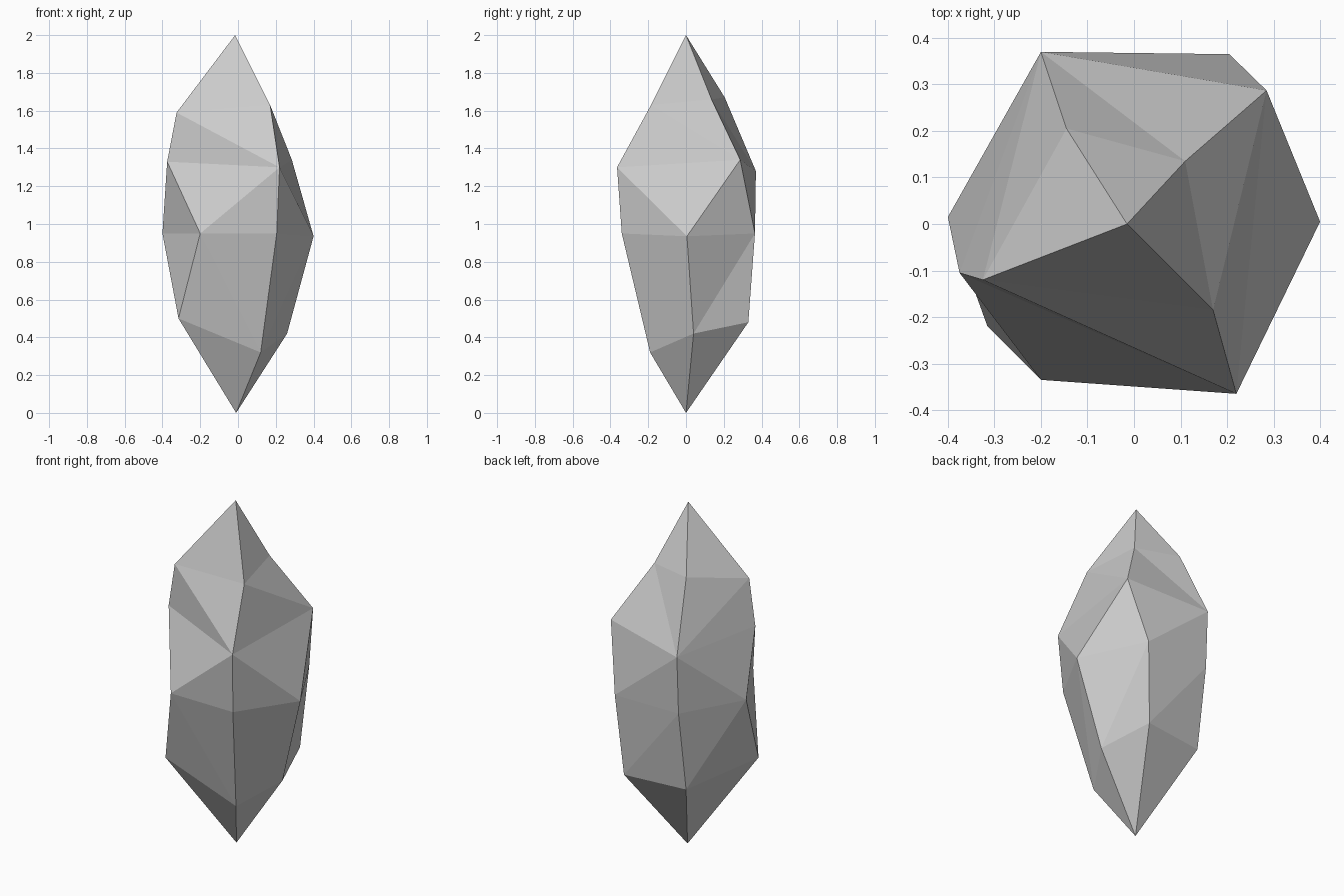
import bpy
import bmesh

default_cube = bpy.data.objects.get("Cube")
if default_cube:
    bpy.data.objects.remove(default_cube, do_unlink=True)


def make_material(name, colour):
    material = bpy.data.materials.new(name)
    material.use_nodes = True
    material.diffuse_color = colour
    material.node_tree.nodes["Principled BSDF"].inputs["Base Color"].default_value = colour
    return material


def fan(bm, point, ring):
    """Close a ring of vertices with triangles meeting at one point."""
    for current, following in zip(ring, ring[1:] + ring[:1]):
        bm.faces.new((point, current, following))


def bridge(bm, upper, lower, steps):
    """Join two rings with triangles; each step advances the upper (u) or lower (l) ring."""
    i = j = 0
    for step in steps:
        a, b = upper[i % len(upper)], lower[j % len(lower)]
        if step == "u":
            i += 1
            bm.faces.new((a, b, upper[i % len(upper)]))
        else:
            j += 1
            bm.faces.new((a, b, lower[j % len(lower)]))


# Irregular rings of the cut stone, each running anticlockwise from the front right corner
crown_ring = [(-.325, -.12, 1.59), (.17, -.185, 1.63), (.11, .135, 1.66), (-.145, .205, 1.67)]
shoulder_ring = [(-.375, -.105, 1.33), (.22, -.365, 1.3), (.285, .287, 1.34), (-.2, .37, 1.28)]
girdle_ring = [(-.2, -.335, .95), (.205, -.34, .95), (.4, .005, .935),
               (.205, .365, .95), (-.2, .355, .945), (-.4, .015, .95)]
base_ring = [(-.315, -.22, .5), (.12, -.19, .32), (.26, .04, .42),
             (.17, .33, .48), (-.2, .285, .475)]

bm = bmesh.new()
crown, shoulder, girdle, base = [
    [bm.verts.new(position) for position in ring]
    for ring in (crown_ring, shoulder_ring, girdle_ring, base_ring)]
top_tip = bm.verts.new((-.015, 0, 2))
bottom_tip = bm.verts.new((-.01, 0, 0))

# Facets from the top tip down to the bottom tip
fan(bm, top_tip, crown)
bridge(bm, crown, shoulder, "lululuul")
bridge(bm, shoulder, girdle, "ullululлul".replace("л", "l"))
bridge(bm, girdle, base, "luululululu")
fan(bm, bottom_tip, base)
bmesh.ops.recalc_face_normals(bm, faces=bm.faces)

# Flat-shaded crystal object
mesh = bpy.data.meshes.new("crystal")
bm.to_mesh(mesh)
bm.free()
mesh.materials.append(make_material("pale grey stone", (.6, .6, .6, 1)))
crystal = bpy.data.objects.new("crystal", mesh)
bpy.context.collection.objects.link(crystal)
